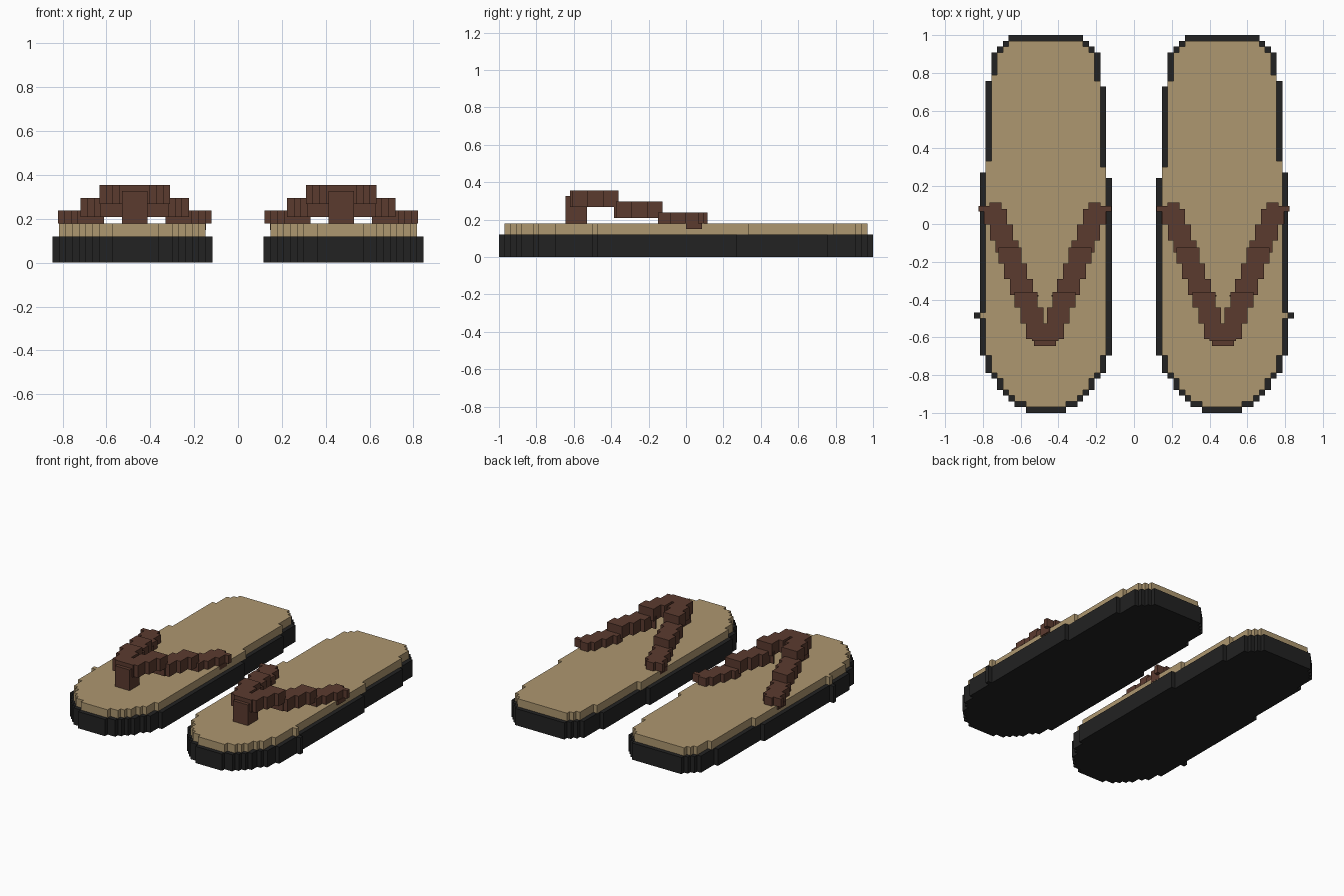
import bpy, bmesh

if "Cube" in bpy.data.objects:
    bpy.data.objects.remove(bpy.data.objects["Cube"])

V = 0.0304          # width of one step
X0 = 0.117          # inner edge of the right sandal
MID = 0.471         # centre line of its strap


def material(name, rgb):
    m = bpy.data.materials.new(name)
    m.diffuse_color = (*rgb, 1)
    m.use_nodes = True
    m.node_tree.nodes["Principled BSDF"].inputs["Base Color"].default_value = m.diffuse_color
    return m


RUBBER = material("black rubber", (0.016, 0.016, 0.016))
TAN = material("tan footbed", (0.423, 0.309, 0.162))
BROWN = material("brown leather", (0.105, 0.043, 0.028))


def slab(name, left, right, y_end, z0, z1, mat):
    """Extrude a stepped outline; left/right list (y where the step starts, x), back to front.
    The mirror modifier makes the other sandal."""
    def steps(side):
        pts = []
        for i, (y, x) in enumerate(side):
            y2 = side[i + 1][0] if i + 1 < len(side) else y_end
            pts += [(x, y), (x, y2)]
        clean = []
        for p in pts:
            if not clean or p != clean[-1]:
                clean.append(p)
        return clean
    outline = steps(left) + steps(right)[::-1]
    bm = bmesh.new()
    face = bm.faces.new([bm.verts.new((x, y, z0)) for x, y in outline])
    ext = bmesh.ops.extrude_face_region(bm, geom=[face], use_keep_orig=True)
    top = [g for g in ext["geom"] if isinstance(g, bmesh.types.BMVert)]
    bmesh.ops.translate(bm, verts=top, vec=(0, 0, z1 - z0))
    bmesh.ops.recalc_face_normals(bm, faces=bm.faces)
    bmesh.ops.triangulate(bm, faces=[f for f in bm.faces if len(f.verts) > 4])
    me = bpy.data.meshes.new(name)
    bm.to_mesh(me)
    bm.free()
    me.materials.append(mat)
    ob = bpy.data.objects.new(name, me)
    bpy.context.collection.objects.link(ob)
    ob.modifiers.new("mirror", 'MIRROR').use_axis[0] = True
    return ob


def grid(side):
    return [(1 - r * 2 / 66, X0 + V * k) for r, k in side]


def box(name, x0, x1, y0, y1, z0, z1, mat):
    return slab(name, [(y1, x0)], [(y1, x1)], y0, z0, z1, mat)


# Rubber sole: (row from the heel, column) where each edge steps
slab("sole",
     grid([(0, 5), (1, 4), (2, 3), (3, 2), (9, 1), (25, 0), (56, 1), (59, 2),
           (60, 3), (62, 4), (63, 5), (64, 6), (65, 8)]),
     grid([(0, 18), (1, 19), (2, 20), (3, 21), (8, 22), (24, 23), (48.5, 24),
           (49.5, 23), (56, 22), (59, 21), (60, 20), (62, 19), (63, 18),
           (64, 17), (65, 15)]),
     -1, 0, 0.12, RUBBER)

# Footbed, one step inside the sole
slab("footbed",
     grid([(1, 5), (2, 4), (3, 3), (8, 2), (23, 1), (56, 2), (59, 3), (60, 4),
           (62, 5), (63, 6), (64, 8)]),
     grid([(1, 18), (2, 19), (3, 20), (7, 21), (22, 22), (48.5, 23), (49.5, 22),
           (56, 21), (59, 20), (60, 19), (62, 18), (63, 17), (64, 15)]),
     -0.97, 0.12, 0.178, TAN)

# V strap: three rising levels for each arm
LEVELS = [("low", 0.08, -0.15, 0.178, 0.237),
          ("middle", -0.125, -0.385, 0.208, 0.296),
          ("top", -0.36, -0.62, 0.267, 0.355)]
STEP = V / 0.365
for label, ya, yb, z0, z1 in LEVELS:
    outer, inner = [], []
    y = ya
    while y > yb + 0.005:
        c = 0.21 + 0.365 * (0.08 - y)
        outer.append((y, c - 2 * V))
        inner.append((y, min(c + 2 * V, MID)))
        y -= STEP
    slab("strap_inner_" + label, outer, inner, yb, z0, z1, BROWN)
    flip = lambda side: [(y, 2 * MID - x) for y, x in side]
    slab("strap_outer_" + label, flip(inner), flip(outer), yb, z0, z1, BROWN)

# Toe post and strap ends
box("toe_post", 0.412, 0.53, -0.645, -0.53, 0.17, 0.327, BROWN)
for label, s in (("inner", 1), ("outer", -1)):
    def place(part, a, b, *rest):
        xs = sorted(MID + s * (x - MID) for x in (a, b))
        box(f"strap_{part}_{label}", *xs, *rest, BROWN)
    place("end", 0.178, 0.24, 0.08, 0.115, 0.178, 0.237)
    place("tab", 0.12, 0.2, 0.065, 0.095, 0.178, 0.237)
    place("anchor", 0.146, 0.21, 0.0, 0.085, 0.15, 0.182)
